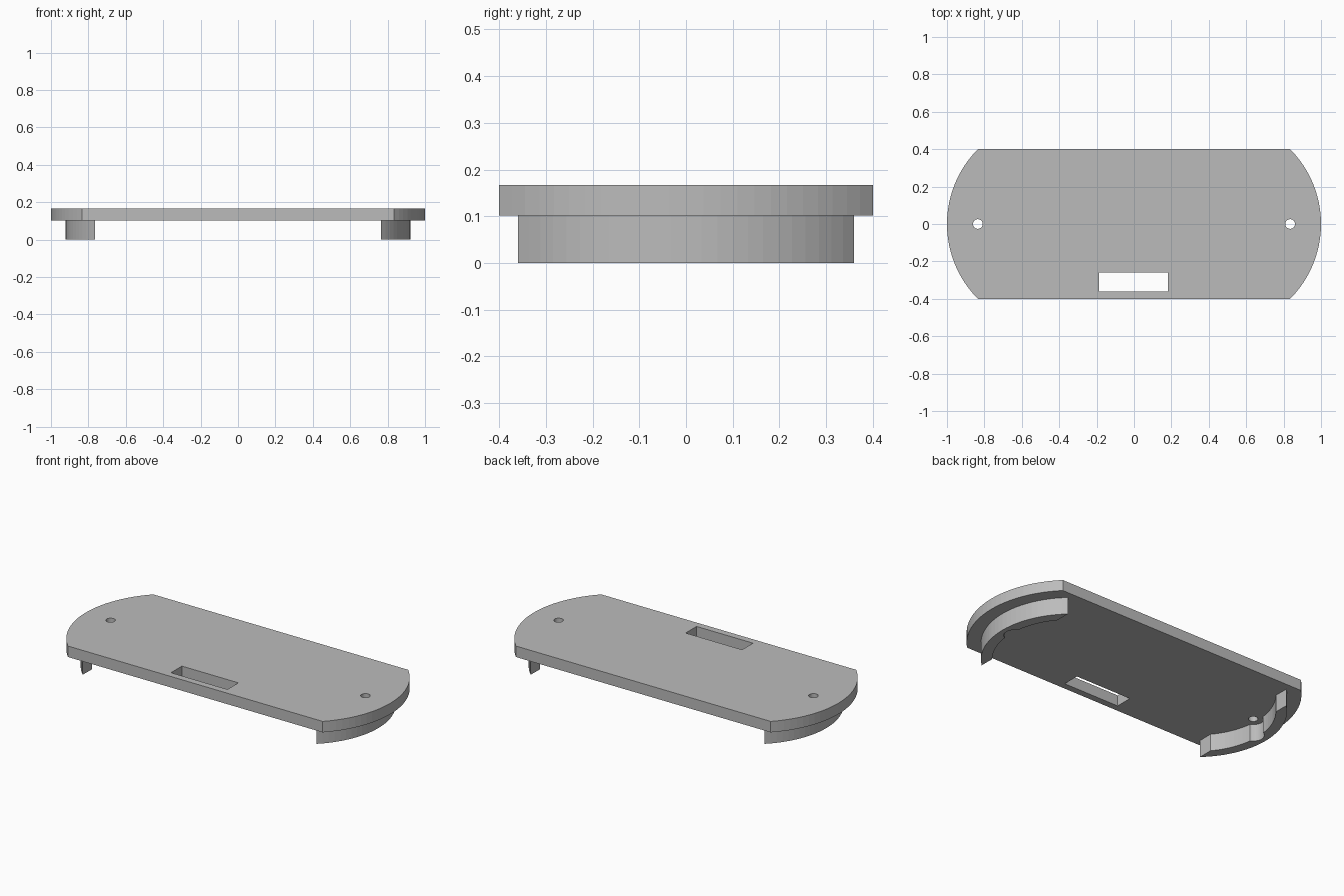
import bpy
import bmesh
from math import sin, cos, asin, acos, radians

# Main dimensions
ARC_X = 0.433        # centre of the rounded ends
PLATE_R = 0.567
HALF_DEPTH = 0.4
LIP_OUT, LIP_IN = 0.49, 0.43
LIP_HALF = 0.36
LIP_END_X = 0.765
HOLE_X, HOLE_R, NOTCH_R = 0.835, 0.026, 0.06
LIP_TOP, TOP = 0.102, 0.167

cube = bpy.data.objects.get("Cube")
if cube:
    bpy.data.objects.remove(cube, do_unlink=True)

grey = bpy.data.materials.new("plain grey")
grey.use_nodes = True
colour = (0.5, 0.5, 0.5, 1)
grey.diffuse_color = colour
grey.node_tree.nodes["Principled BSDF"].inputs["Base Color"].default_value = colour


def arc(cx, r, a, b, n):
    """Points on a circle centred on the x axis, from angle a to b."""
    return [(cx + r * cos(a + (b - a) * i / n), r * sin(a + (b - a) * i / n))
            for i in range(n + 1)]


def slab(name, loops, z0, z1):
    """Extrude a flat outline, with any inner loops cut out as holes."""
    curve = bpy.data.curves.new(name, 'CURVE')
    curve.dimensions = '2D'
    curve.fill_mode = 'BOTH'
    curve.extrude = (z1 - z0) / 2
    for loop in loops:
        spline = curve.splines.new('POLY')
        spline.points.add(len(loop) - 1)
        for point, (x, y) in zip(spline.points, loop):
            point.co = (x, y, 0, 1)
        spline.use_cyclic_u = True
    helper = bpy.data.objects.new(name + "_outline", curve)
    bpy.context.collection.objects.link(helper)
    graph = bpy.context.evaluated_depsgraph_get()
    mesh = bpy.data.meshes.new_from_object(helper.evaluated_get(graph))
    bpy.data.objects.remove(helper, do_unlink=True)

    bm = bmesh.new()
    bm.from_mesh(mesh)
    bmesh.ops.remove_doubles(bm, verts=bm.verts, dist=0.0001)
    bmesh.ops.translate(bm, verts=bm.verts, vec=(0, 0, (z0 + z1) / 2))
    bmesh.ops.recalc_face_normals(bm, faces=bm.faces)
    for face in bm.faces:
        face.smooth = False
    bm.to_mesh(mesh)
    bm.free()
    mesh.name = name
    mesh.materials.clear()
    mesh.materials.append(grey)
    obj = bpy.data.objects.new(name, mesh)
    bpy.context.collection.objects.link(obj)
    return obj


def mirrored(points):
    return [(-x, y) for x, y in points]


# Plate with rounded ends, two screw holes and a slot near the front
half = asin(HALF_DEPTH / PLATE_R)
end = arc(ARC_X, PLATE_R, -half, half, 24)
hole = arc(HOLE_X, HOLE_R, 0, radians(345), 23)
slot = [(-0.187, -0.36), (0.183, -0.36), (0.183, -0.258), (-0.187, -0.258)]
slab("cover_plate", [end + mirrored(end)[::-1], hole, mirrored(hole), slot],
     LIP_TOP, TOP)

# Curved lip under each end, notched around the screw hole
tip = asin(LIP_HALF / LIP_OUT)
inner = acos((LIP_END_X - ARC_X) / LIP_IN)
gap = HOLE_X - ARC_X
meet = (LIP_IN ** 2 + gap ** 2 - NOTCH_R ** 2) / (2 * gap)
inner_meet = acos(meet / LIP_IN)
notch_meet = acos((meet - gap) / NOTCH_R)
lip = (arc(ARC_X, LIP_OUT, -tip, tip, 24)
       + arc(ARC_X, LIP_IN, inner, inner_meet, 9)
       + arc(HOLE_X, NOTCH_R, notch_meet, -notch_meet, 12)[1:-1]
       + arc(ARC_X, LIP_IN, -inner_meet, -inner, 9))
slab("left_lip", [lip], 0, LIP_TOP)
slab("right_lip", [mirrored(lip)], 0, LIP_TOP)
